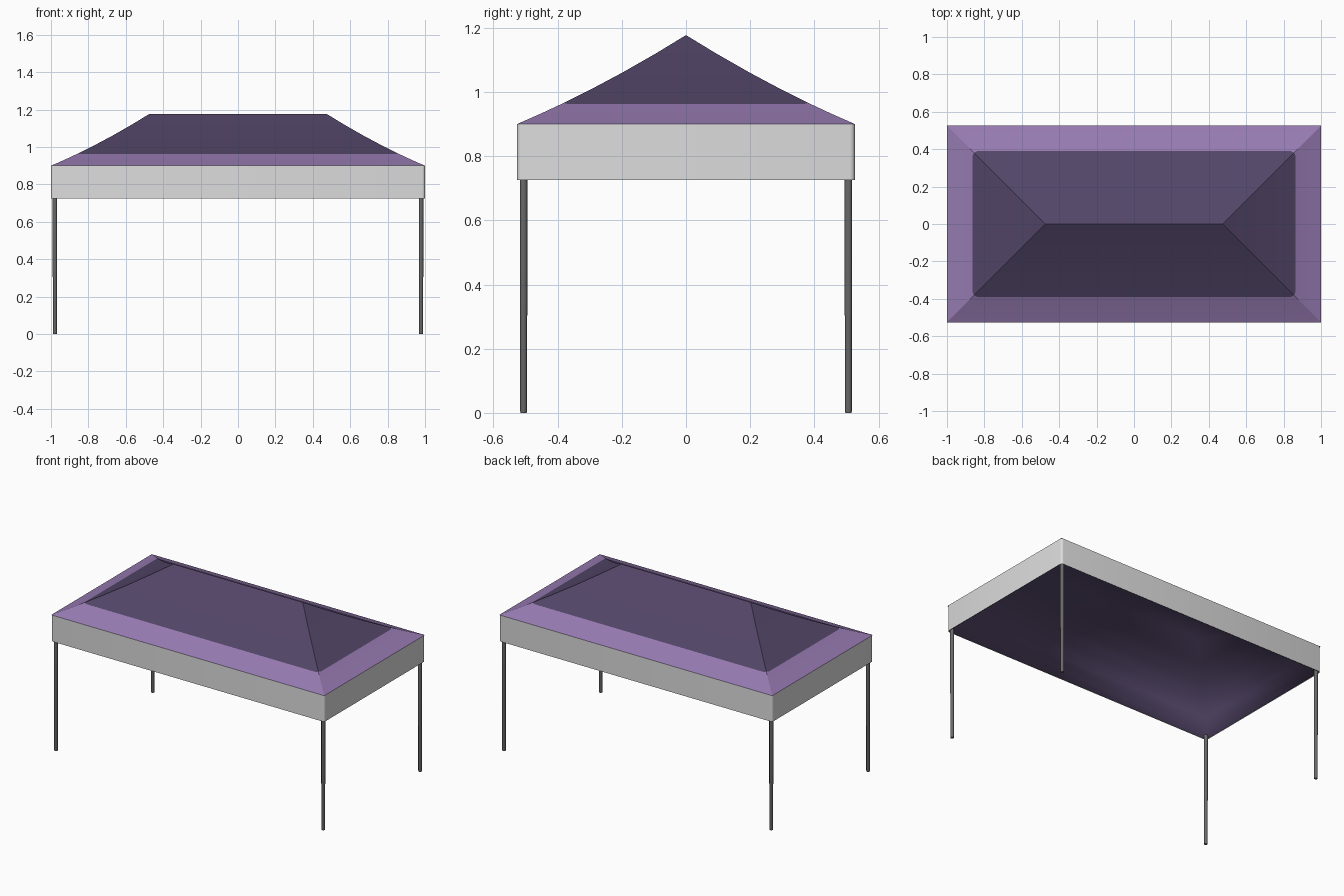
import bpy, bmesh, math
from mathutils import Vector

if "Cube" in bpy.data.objects:
    bpy.data.objects.remove(bpy.data.objects["Cube"])

HX, HY = 1.0, 0.526          # half size of the canopy
EAVE, RIDGE, HEM = 0.90, 1.177, 0.726


def material(name, rgb):
    m = bpy.data.materials.new(name)
    lin = [((c / 255 + 0.055) / 1.055) ** 2.4 for c in rgb]
    m.diffuse_color = (*lin, 1)
    m.use_nodes = True
    m.node_tree.nodes["Principled BSDF"].inputs["Base Color"].default_value = m.diffuse_color
    return m


LIGHT = material("light purple", (150, 122, 177))
DARK = material("dark purple", (82, 69, 103))
WHITE = material("pale grey", (221, 221, 221))
STEEL = material("dark steel", (106, 106, 106))


def rect(inset, z):
    x, y = HX - inset, max(HY - inset, 0)
    return [(-x, -y, z), (x, -y, z), (x, y, z), (-x, y, z)]


def round_rect(r, z, steps=4):
    pts = []
    for i, (sx, sy) in enumerate([(1, -1), (1, 1), (-1, 1), (-1, -1)]):
        for k in range(steps + 1):
            a = math.pi / 2 * (i - 1 + k / steps)
            pts.append((sx * (HX - r) + r * math.cos(a),
                        sy * (HY - r) + r * math.sin(a), z))
    return pts


def loft(rings, flip=False):
    bm = bmesh.new()
    loops = [[bm.verts.new(p) for p in ring] for ring in rings]
    for a, b in zip(loops, loops[1:]):
        n = len(a)
        for i in range(n):
            j = (i + 1) % n
            bm.faces.new((a[i], a[j], b[j], b[i]))
    bmesh.ops.remove_doubles(bm, verts=bm.verts[:], dist=1e-5)
    if flip:
        bmesh.ops.reverse_faces(bm, faces=bm.faces[:])
    return bm


def finish(bm, name, mats, angle):
    me = bpy.data.meshes.new(name)
    bm.to_mesh(me)
    bm.free()
    for m in mats:
        me.materials.append(m)
    ob = bpy.data.objects.new(name, me)
    bpy.context.collection.objects.link(ob)
    bpy.ops.object.select_all(action='DESELECT')
    ob.select_set(True)
    bpy.context.view_layer.objects.active = ob
    bpy.ops.object.shade_smooth_by_angle(angle=math.radians(angle))
    return ob


def roof_z(inset):
    t = inset / HY
    return EAVE + (RIDGE - EAVE) * (0.81 * t + 0.19 * t * t)


# Hipped roof with a slight sag, dark centre panel with rounded corners
BORDER, R = 0.137, 0.03
bm = loft([rect(d, roof_z(d)) for d in (0, 0.07, BORDER, 0.23, 0.33, 0.43, HY)])
corner = Vector((HX - BORDER - R, HY - BORDER - R, 0))
tangents = [Vector((math.cos(math.radians(a)), math.sin(math.radians(a)), 0))
            for a in (22.5, 45, 67.5)]
for sx in (-1, 1):
    for sy in (-1, 1):
        s = Vector((sx, sy, 1))
        for n in tangents:
            bmesh.ops.bisect_plane(bm, geom=bm.verts[:] + bm.edges[:] + bm.faces[:],
                                   plane_co=(corner + n * R) * s, plane_no=n * s)
for f in bm.faces:
    c = f.calc_center_median()
    p = Vector((abs(c.x), abs(c.y), 0))
    inside = p.x < HX - BORDER and p.y < HY - BORDER
    inside = inside and all((p - corner).dot(n) < R for n in tangents)
    f.material_index = 1 if inside else 0
finish(bm, "roof", [LIGHT, DARK], 20)

# Hanging valance around the eaves
finish(loft([round_rect(0.015, HEM), round_rect(0.015, EAVE)]), "valance", [WHITE], 40)

# Smooth underside lining, rising from the valance hem to the roof
lining = [rect(0.004, HEM + 0.001), rect(0.03, 0.755), rect(0.06, 0.83), rect(0.11, 0.905)]
lining += [rect(d, roof_z(d) - 0.012) for d in (0.18, 0.28, 0.40, HY)]
finish(loft(lining, flip=True), "lining", [DARK], 180)

# Legs: slim tubes with a slightly narrower lower section
for sx, side in ((-1, "left"), (1, "right")):
    for sy, end in ((-1, "front"), (1, "back")):
        rings = []
        for r, z in ((0.0105, 0), (0.0115, 0.006), (0.0115, 0.30), (0.0125, 0.305), (0.0125, 0.742)):
            rings.append([(sx * 0.979 + r * math.cos(math.pi * (k + 0.5) / 4),
                           sy * 0.506 + r * math.sin(math.pi * (k + 0.5) / 4), z)
                          for k in range(8)])
        bm = loft(rings)
        bmesh.ops.holes_fill(bm, edges=[e for e in bm.edges if e.is_boundary], sides=0)
        bmesh.ops.recalc_face_normals(bm, faces=bm.faces[:])
        finish(bm, f"{end}_{side}_leg", [STEEL], 50)
